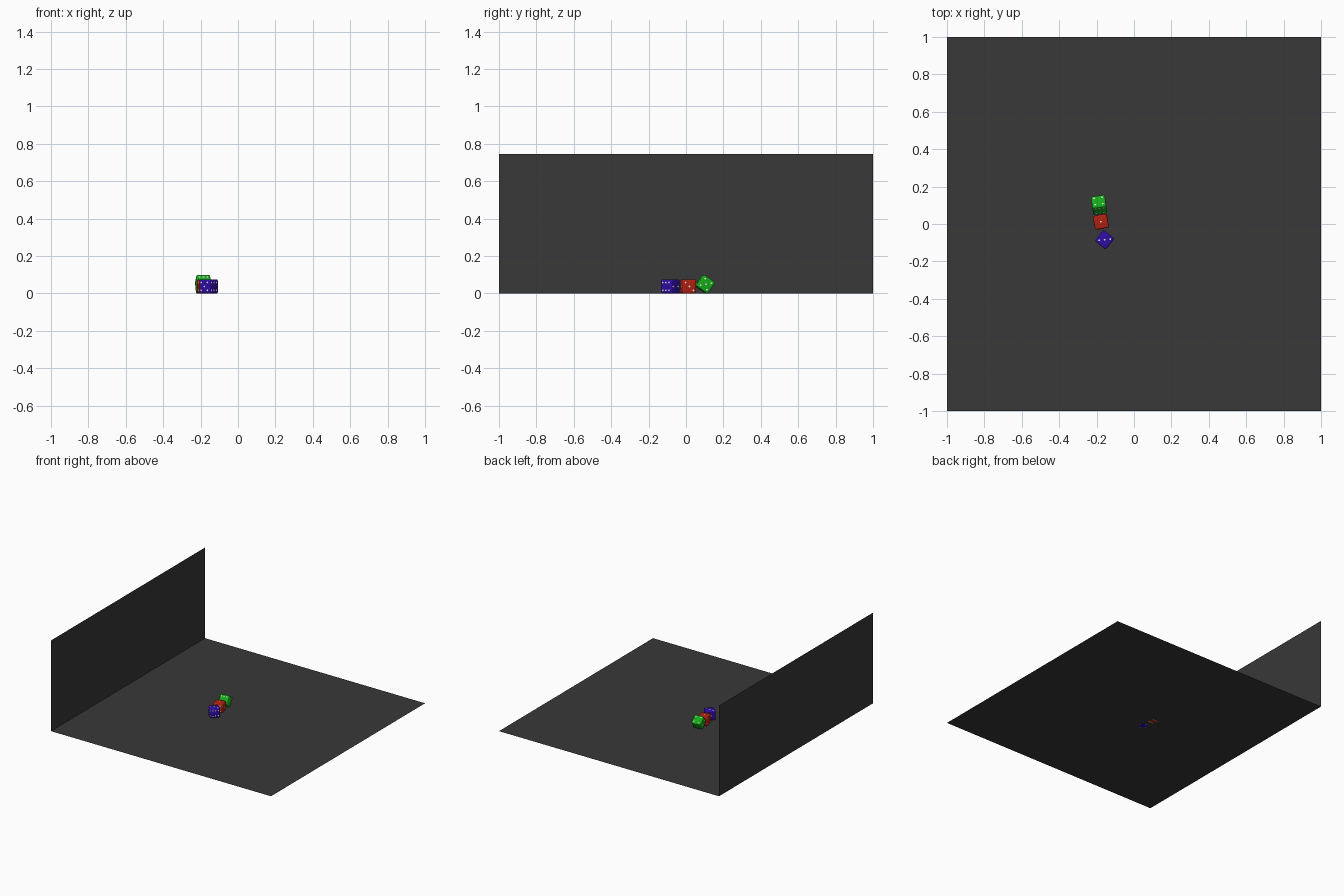
import bpy, bmesh
from math import radians
from mathutils import Vector, Matrix

if "Cube" in bpy.data.objects:
    bpy.data.objects.remove(bpy.data.objects["Cube"])

SIZE = 0.075          # die edge length
STEP = 0.021          # pip spacing on a face

# Pip positions on a face, in steps from its centre
PIPS = {
    1: [(0, 0)],
    2: [(-1, 0), (1, 0)],
    3: [(-1, -1), (0, 0), (1, 1)],
    4: [(-1, -1), (-1, 1), (1, -1), (1, 1)],
    5: [(-1, -1), (-1, 1), (1, -1), (1, 1), (0, 0)],
    6: [(i, j) for i in (-1, 0, 1) for j in (-1, 1)],
}
# Face name -> (normal, horizontal axis on the face)
FACES = {
    "top": ((0, 0, 1), (1, 0, 0)), "bottom": ((0, 0, -1), (1, 0, 0)),
    "front": ((0, -1, 0), (1, 0, 0)), "back": ((0, 1, 0), (-1, 0, 0)),
    "right": ((1, 0, 0), (0, 1, 0)), "left": ((-1, 0, 0), (0, -1, 0)),
}


def material(name, rgb):
    m = bpy.data.materials.new(name)
    m.diffuse_color = (*rgb, 1)
    m.use_nodes = True
    m.node_tree.nodes["Principled BSDF"].inputs["Base Color"].default_value = m.diffuse_color
    return m


def finish(name, bm, mats):
    mesh = bpy.data.meshes.new(name)
    bm.to_mesh(mesh)
    bm.free()
    for m in mats:
        mesh.materials.append(m)
    ob = bpy.data.objects.new(name, mesh)
    bpy.context.collection.objects.link(ob)
    return ob


def sheet(name, corners, mat):
    bm = bmesh.new()
    bm.faces.new([bm.verts.new(c) for c in corners])
    return finish(name, bm, [mat])


def die(name, rgb, values, turned, loc, tilt, yaw):
    # Rounded cube body
    bm = bmesh.new()
    bmesh.ops.create_cube(bm, size=SIZE)
    bmesh.ops.bevel(bm, geom=bm.edges[:], offset=0.008, segments=4,
                    profile=0.5, affect='EDGES')
    body = set(bm.faces)
    # Shallow domed pips on all six faces
    for face, value in values.items():
        n, u = (Vector(a) for a in FACES[face])
        v = n.cross(u)
        for i, j in PIPS[value]:
            if face in turned:
                i, j = -j, i
            p = n * SIZE / 2 + (u * i + v * j) * STEP
            mat = (Matrix.Translation(p) @ n.to_track_quat('Z', 'Y').to_matrix().to_4x4()
                   @ Matrix.Diagonal((1, 1, 0.15, 1)))
            bmesh.ops.create_uvsphere(bm, u_segments=16, v_segments=8,
                                      radius=0.005, matrix=mat)
    for f in bm.faces:
        f.material_index = 0 if f in body else 1
    ob = finish(name, bm, [material(name + "_paint", rgb), PIP])
    ob.location = loc
    ob.rotation_euler = (radians(tilt), 0, radians(yaw))
    bpy.ops.object.select_all(action='DESELECT')
    ob.select_set(True)
    bpy.context.view_layer.objects.active = ob
    bpy.ops.object.shade_smooth_by_angle(angle=radians(35))
    return ob


PIP = material("pip_white", (0.8, 0.8, 0.7))
DARK = material("table_dark", (0.04, 0.04, 0.04))

# Table surface and side wall, both thin sheets
sheet("floor", [(-1, -1, 0), (1, -1, 0), (1, 1, 0), (-1, 1, 0)], DARK)
sheet("side_wall", [(-1, -1, 0), (-1, 1, 0), (-1, 1, 0.745), (-1, -1, 0.745)], DARK)

# Two dice lying flat, a third leaning on the middle one
die("blue_die", (0.03, 0.004, 0.38),
    dict(top=3, bottom=4, front=5, back=2, right=6, left=1), (),
    (-0.157, -0.084, SIZE / 2), 0, -39)
die("red_die", (0.45, 0.015, 0.006),
    dict(top=1, bottom=6, front=5, back=2, right=3, left=4), ("right",),
    (-0.177, 0.012, SIZE / 2), 0, 11)
die("green_die", (0.008, 0.4, 0.01),
    dict(top=4, bottom=3, front=6, back=1, right=5, left=2), (),
    (-0.187, 0.102, 0.0495), -35, 8)
